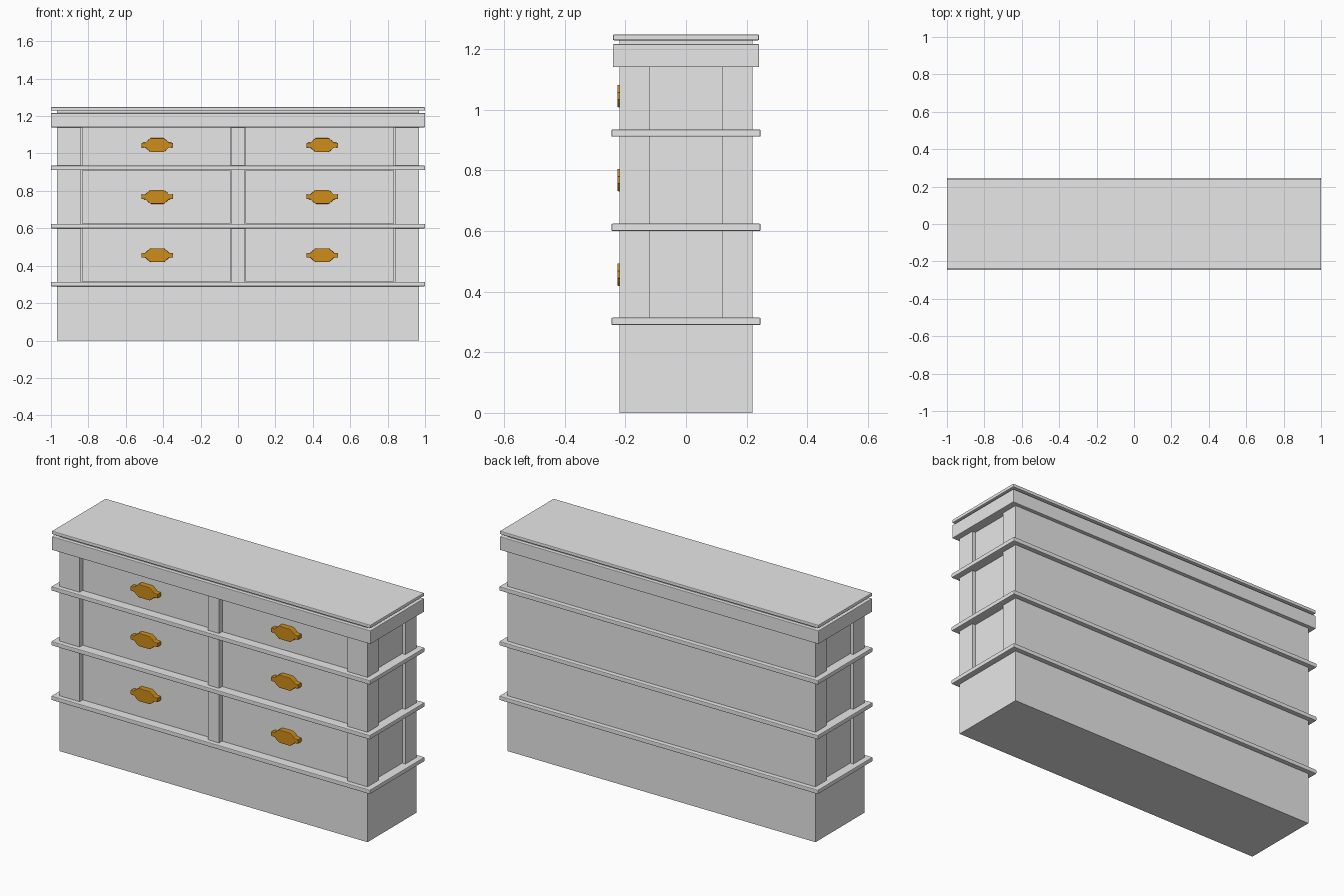
import bpy
import bmesh

cube = bpy.data.objects.get("Cube")
if cube:
    bpy.data.objects.remove(cube, do_unlink=True)


def material(name, rgb, metallic=0.0):
    mat = bpy.data.materials.new(name)
    mat.use_nodes = True
    mat.diffuse_color = (*rgb, 1)
    mat.node_tree.nodes["Principled BSDF"].inputs["Base Color"].default_value = (*rgb, 1)
    return mat


grey = material("light grey", (0.8, 0.8, 0.8))
brass = material("brass", (0.62, 0.27, 0.01))


def finish(name, bm, mat, bevel=0):
    bmesh.ops.recalc_face_normals(bm, faces=bm.faces)
    mesh = bpy.data.meshes.new(name)
    bm.to_mesh(mesh)
    bm.free()
    mesh.materials.append(mat)
    obj = bpy.data.objects.new(name, mesh)
    bpy.context.collection.objects.link(obj)
    if bevel:
        mod = obj.modifiers.new("soft edge", "BEVEL")
        mod.width = bevel
        mod.segments = 2
    return obj


def box(name, x, y, z, bevel=0):
    """Box spanning the (low, high) pairs x, y and z."""
    bm = bmesh.new()
    bmesh.ops.create_cube(bm, size=1)
    for v in bm.verts:
        v.co = [pair[0] if c < 0 else pair[1] for c, pair in zip(v.co, (x, y, z))]
    return finish(name, bm, grey, bevel)


def handle(name, x, z):
    """Flat eight-sided plate with a tab at each end."""
    quarter = [(0.085, 0.012), (0.062, 0.013), (0.054, 0.022), (0.035, 0.037)]
    right = quarter + [(a, -b) for a, b in reversed(quarter)]
    outline = quarter + [(-a, b) for a, b in reversed(quarter)]
    outline += [(-a, -b) for a, b in quarter] + right[4:]
    bm = bmesh.new()
    face = bm.faces.new([bm.verts.new((x + a, -0.192, z + b)) for a, b in outline])
    new = bmesh.ops.extrude_face_region(bm, geom=[face])["geom"]
    bmesh.ops.translate(bm, vec=(0, -0.034, 0),
                        verts=[g for g in new if isinstance(g, bmesh.types.BMVert)])
    finish(name, bm, brass, 0.003)


W, D = 0.967, 0.22          # half width and half depth of the body
BODY_LOW, BODY_HIGH = 0.3, 1.15

# Plinth and recessed carcass
box("plinth", (-W, W), (-D, D), (0, BODY_LOW))
box("carcass", (-W + 0.02, W - 0.02), (-0.187, D), (BODY_LOW, BODY_HIGH))

# Corner posts and centre divider
for side, sx in (("left", 1), ("right", -1)):
    x = sorted((sx * 0.84, sx * W))
    box(f"front_post_{side}", x, (-D, -0.12), (BODY_LOW, BODY_HIGH))
    box(f"back_post_{side}", x, (0.12, D), (BODY_LOW, BODY_HIGH))
box("centre_divider", (-0.035, 0.035), (-D, -0.18), (BODY_LOW, BODY_HIGH))

# Projecting rails below each row of drawers
for i, z in enumerate((0.29, 0.6, 0.911)):
    box(f"rail_{i + 1}", (-1, 1), (-0.246, 0.246), (z, z + 0.024), 0.004)

# Cornice, neck and top board
box("cornice", (-1, 1), (-0.241, 0.241), (1.14, 1.216), 0.003)
box("neck", (-W, W), (-D, D), (1.21, 1.235))
box("top_board", (-1, 1), (-0.241, 0.241), (1.229, 1.248), 0.004)

# Drawer fronts with handles
rows = ((0.314, 0.6, 0.456), (0.624, 0.911, 0.768), (0.935, 1.14, 1.045))
for i, (low, high, grip) in enumerate(rows):
    for side, x, hx in (("right", (-0.835, -0.04), -0.432), ("left", (0.04, 0.835), 0.45)):
        box(f"drawer_{side}_{i + 1}", x, (-0.196, -0.18), (low + 0.002, high - 0.002))
        handle(f"handle_{side}_{i + 1}", hx, grip)
